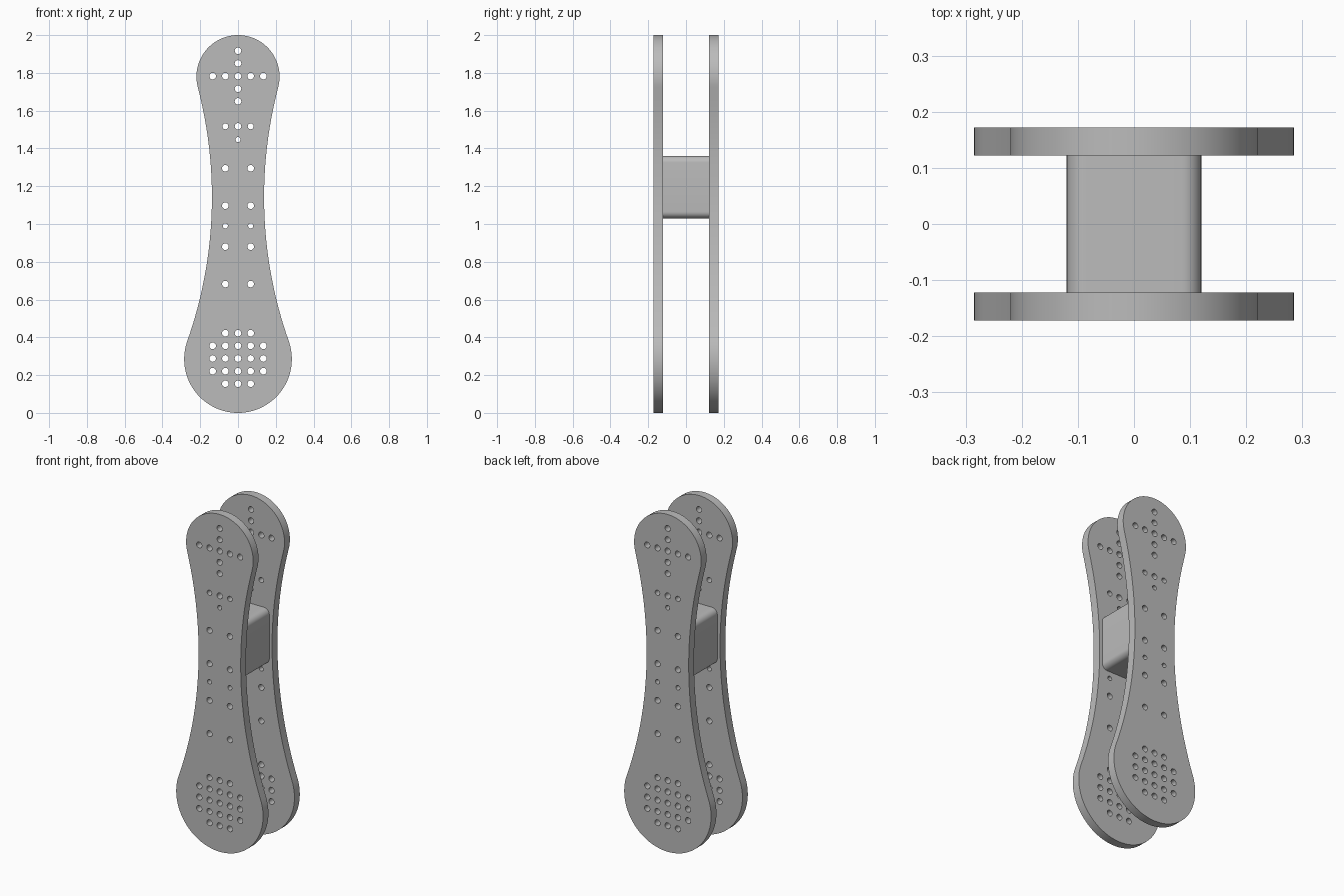
import bpy, bmesh
from math import atan2, cos, sin, pi, hypot

if "Cube" in bpy.data.objects:
    bpy.data.objects.remove(bpy.data.objects["Cube"])

grey = bpy.data.materials.new("light grey")
grey.use_nodes = True
colour = (0.5, 0.5, 0.5, 1)
grey.diffuse_color = colour
grey.node_tree.nodes["Principled BSDF"].inputs["Base Color"].default_value = colour


def arc(cx, cz, r, a0, a1, n):
    return [(cx + r * cos(a0 + (a1 - a0) * i / n), cz + r * sin(a0 + (a1 - a0) * i / n))
            for i in range(n + 1)]


def extruded(name, outline, holes, y0, y1):
    """Fill an xz outline with round holes and extrude it along y."""
    bm = bmesh.new()
    rings = [outline] + [arc(x, z, r, 0, 2 * pi, 20)[:-1] for x, z, r in holes]
    edges = []
    for ring in rings:
        vs = [bm.verts.new((x, y0, z)) for x, z in ring]
        edges += [bm.edges.new((a, b)) for a, b in zip(vs, vs[1:] + vs[:1])]
    bmesh.ops.triangle_fill(bm, edges=edges, use_beauty=True, normal=(0, -1, 0))
    new = bmesh.ops.extrude_face_region(bm, geom=bm.faces[:], use_keep_orig=True)["geom"]
    moved = [v for v in new if isinstance(v, bmesh.types.BMVert)]
    bmesh.ops.translate(bm, verts=moved, vec=(0, y1 - y0, 0))
    bmesh.ops.recalc_face_normals(bm, faces=bm.faces[:])
    mesh = bpy.data.meshes.new(name)
    bm.to_mesh(mesh)
    bm.free()
    mesh.materials.append(grey)
    ob = bpy.data.objects.new(name, mesh)
    bpy.context.collection.objects.link(ob)
    bpy.ops.object.select_all(action="DESELECT")
    ob.select_set(True)
    bpy.context.view_layer.objects.active = ob
    bpy.ops.object.shade_smooth_by_angle(angle=pi / 6)


# Plate outline: two round ends joined by concave arcs tangent to both
TOP_Z, TOP_R = 1.78, 0.22
LOW_Z, LOW_R = 0.285, 0.285
WAIST, SIDE_R = 0.138, 2.29
side_x = WAIST + SIDE_R
side_z = LOW_Z + ((SIDE_R + LOW_R) ** 2 - side_x ** 2) ** 0.5
up = atan2(side_z - TOP_Z, side_x)
low = atan2(side_z - LOW_Z, side_x)
right = arc(side_x, side_z, SIDE_R, pi + low, pi + up, 32)
outline = right[1:-1] + arc(0, TOP_Z, TOP_R, up, pi - up, 48)
outline += [(-x, z) for x, z in reversed(right[1:-1])]
outline += arc(0, LOW_Z, LOW_R, pi - low, 2 * pi + low, 56)

# Hole pattern on a regular pitch
P, BIG, SMALL = 0.067, 0.0175, 0.0135


def row(z, columns, r=BIG):
    return [(c * P, z, r) for c in columns]


pair, trio, five = (-1, 1), (-1, 0, 1), (-2, -1, 0, 1, 2)
block_holes = row(1.295, pair) + row(1.097, pair)
holes = block_holes + row(1.517, [0]) + row(1.517, pair, 0.0155) + row(1.447, [0], SMALL)
holes += row(0.99, pair, SMALL) + row(0.88, pair) + row(0.682, pair)
for k in five:
    holes += row(1.783 + k * P, five if k == 0 else [0])
    holes += row(0.288 + k * P, trio if abs(k) == 2 else five)

# Front and back plates
extruded("front_plate", outline, holes, -0.172, -0.122)
extruded("back_plate", outline, holes, 0.122, 0.172)

# Rounded spacer block between the plates
R, HALF, Z0, Z1 = 0.035, 0.12, 1.03, 1.36
block = []
for i, (x, z) in enumerate([(HALF - R, Z1 - R), (R - HALF, Z1 - R),
                            (R - HALF, Z0 + R), (HALF - R, Z0 + R)]):
    block += arc(x, z, R, i * pi / 2, (i + 1) * pi / 2, 8)
extruded("spacer_block", block, block_holes, -0.122, 0.122)
